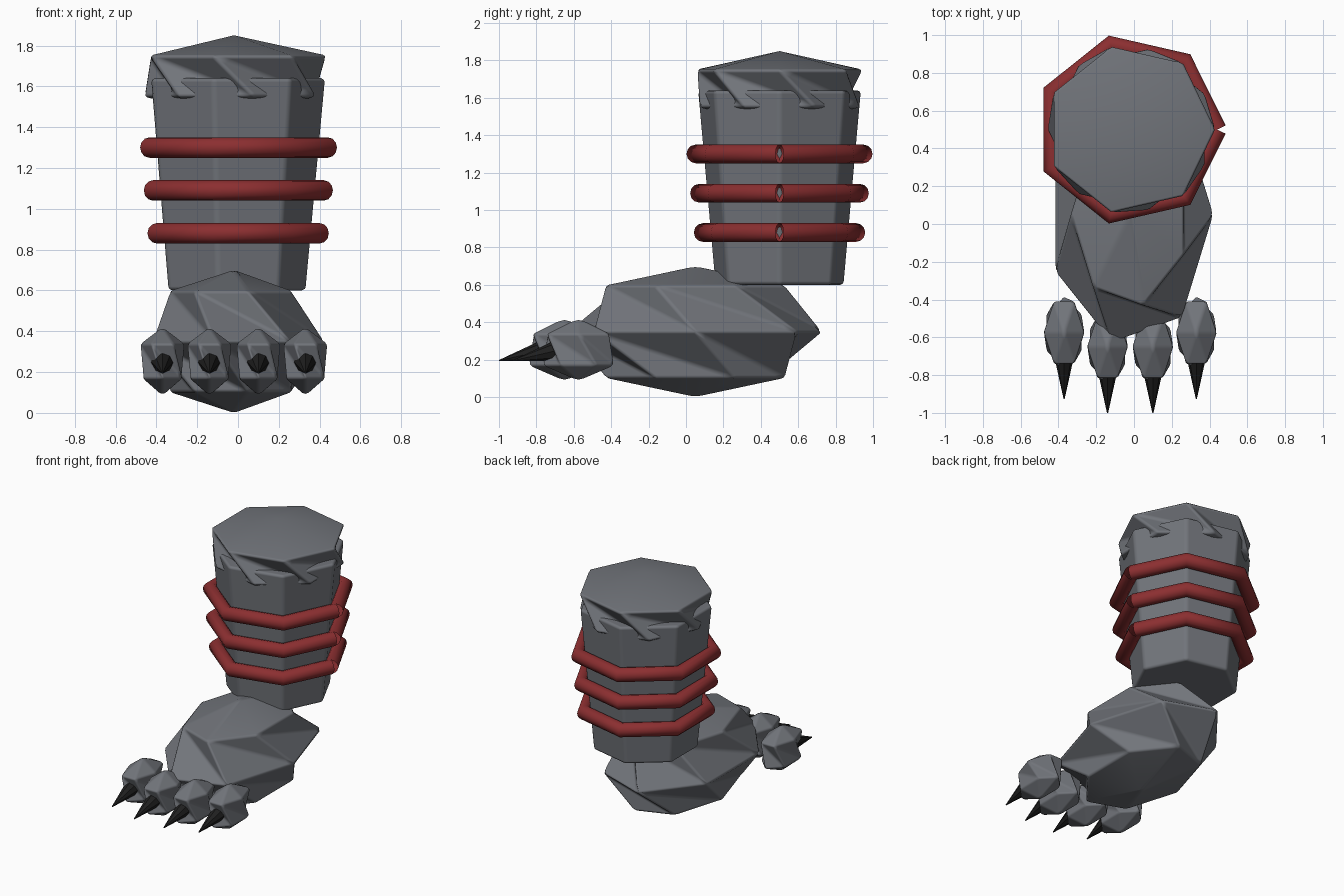
import bpy, bmesh, math
from mathutils import Vector

if "Cube" in bpy.data.objects:
    bpy.data.objects.remove(bpy.data.objects["Cube"])

CX, LEG_Y = -0.02, 0.5


def material(name, rgb):
    m = bpy.data.materials.new(name)
    m.diffuse_color = (*rgb, 1)
    m.use_nodes = True
    m.node_tree.nodes["Principled BSDF"].inputs["Base Color"].default_value = m.diffuse_color
    return m


GREY = material("slate grey", (0.165, 0.175, 0.195))
RED = material("dark red", (0.26, 0.028, 0.03))
BLACK = material("claw black", (0.014, 0.014, 0.014))


def finish(name, bm, mat, bevel=0.0):
    bmesh.ops.recalc_face_normals(bm, faces=bm.faces[:])
    me = bpy.data.meshes.new(name)
    bm.to_mesh(me)
    bm.free()
    me.materials.append(mat)
    ob = bpy.data.objects.new(name, me)
    bpy.context.collection.objects.link(ob)
    if bevel:
        for p in me.polygons:
            p.use_smooth = True
        b = ob.modifiers.new("soft edges", 'BEVEL')
        b.width, b.segments = bevel, 2
        b.limit_method, b.angle_limit = 'ANGLE', math.radians(15)
        b.harden_normals = True
    return ob


def twisted_ball(name, sides, rings, height, centre, size, phase, bevel):
    """Low-poly ball: each ring is turned half a step and joined along the inward diagonal.
    rings holds (height, radius) pairs on a unit ball, top to bottom."""
    bm = bmesh.new()
    c = Vector(centre)
    step = 2 * math.pi / sides
    loops = []
    for k, (z, r) in enumerate(rings):
        loops.append([bm.verts.new(c + Vector((
            size[0] * r * math.cos((j + (k + phase) / 2) * step),
            size[1] * r * math.sin((j + (k + phase) / 2) * step), height * z)))
            for j in range(sides)])
    top = bm.verts.new(c + Vector((0, 0, height)))
    bottom = bm.verts.new(c - Vector((0, 0, height)))
    for j in range(sides):
        n = (j + 1) % sides
        bm.faces.new((top, loops[0][j], loops[0][n]))
        bm.faces.new((bottom, loops[-1][n], loops[-1][j]))
        for a, b in zip(loops, loops[1:]):
            bm.faces.new((a[j], b[j], b[n]))
            bm.faces.new((a[j], b[n], a[n]))
    return finish(name, bm, GREY, bevel)


S = math.sqrt(0.5)
H = math.sqrt(0.75)

# foot
twisted_ball("foot", 7, [(S, S), (0, 1), (-S, S)], 0.35,
             (CX, 0.05, 0.35), (0.445, 0.70), 1, 0.015)

# leg: tapered seven-sided column
bm = bmesh.new()
rows = [[bm.verts.new((CX + r * math.cos(j * math.tau / 7),
                       LEG_Y + r * math.sin(j * math.tau / 7), z)) for j in range(7)]
        for z, r in ((0.6, 0.355), (1.64, 0.45))]
bm.faces.new(rows[0][::-1])
bm.faces.new(rows[1])
for j in range(7):
    n = (j + 1) % 7
    bm.faces.new((rows[0][j], rows[0][n], rows[1][n], rows[1][j]))
finish("leg", bm, GREY, 0.02)

# knee cap on top of the leg
twisted_ball("knee_cap", 7, [(0.5, H), (-0.5, H * 0.97)], 0.2,
             (CX, LEG_Y, 1.65), (0.53, 0.53), 0, 0.02)

# open red bands round the leg
for i, (z, r) in enumerate(((0.88, 0.42), (1.09, 0.44), (1.30, 0.46))):
    cu = bpy.data.curves.new(f"leg_band_{i + 1}", 'CURVE')
    cu.dimensions = '3D'
    cu.bevel_depth, cu.bevel_resolution = 0.05, 4
    sp = cu.splines.new('POLY')
    sp.points.add(7)
    for j, p in enumerate(sp.points):
        a = j * math.tau / 7
        p.co = (CX + r * math.cos(a), LEG_Y + r * math.sin(a), z, 1)
    cu.materials.append(RED)
    bpy.context.collection.objects.link(bpy.data.objects.new(f"leg_band_{i + 1}", cu))

# toes and claws
for i, (dx, y) in enumerate(((-0.35, -0.575), (-0.12, -0.65), (0.12, -0.65), (0.35, -0.575))):
    x = CX + dx
    twisted_ball(f"toe_{i + 1}", 6, [(0.5, H), (-0.5, H)], 0.168,
                 (x, y, 0.253), (0.128, 0.225), 0, 0.012)
    tip, base = Vector((x, y - 0.35, 0.195)), Vector((x, y - 0.11, 0.25))
    bm = bmesh.new()
    bmesh.ops.create_cone(bm, cap_ends=True, segments=8, radius1=0.056, radius2=0.003,
                          depth=(tip - base).length)
    turn = (tip - base).to_track_quat('Z', 'Y').to_matrix()
    bmesh.ops.rotate(bm, verts=bm.verts[:], matrix=turn)
    bmesh.ops.translate(bm, verts=bm.verts[:], vec=(tip + base) / 2)
    finish(f"claw_{i + 1}", bm, BLACK)
